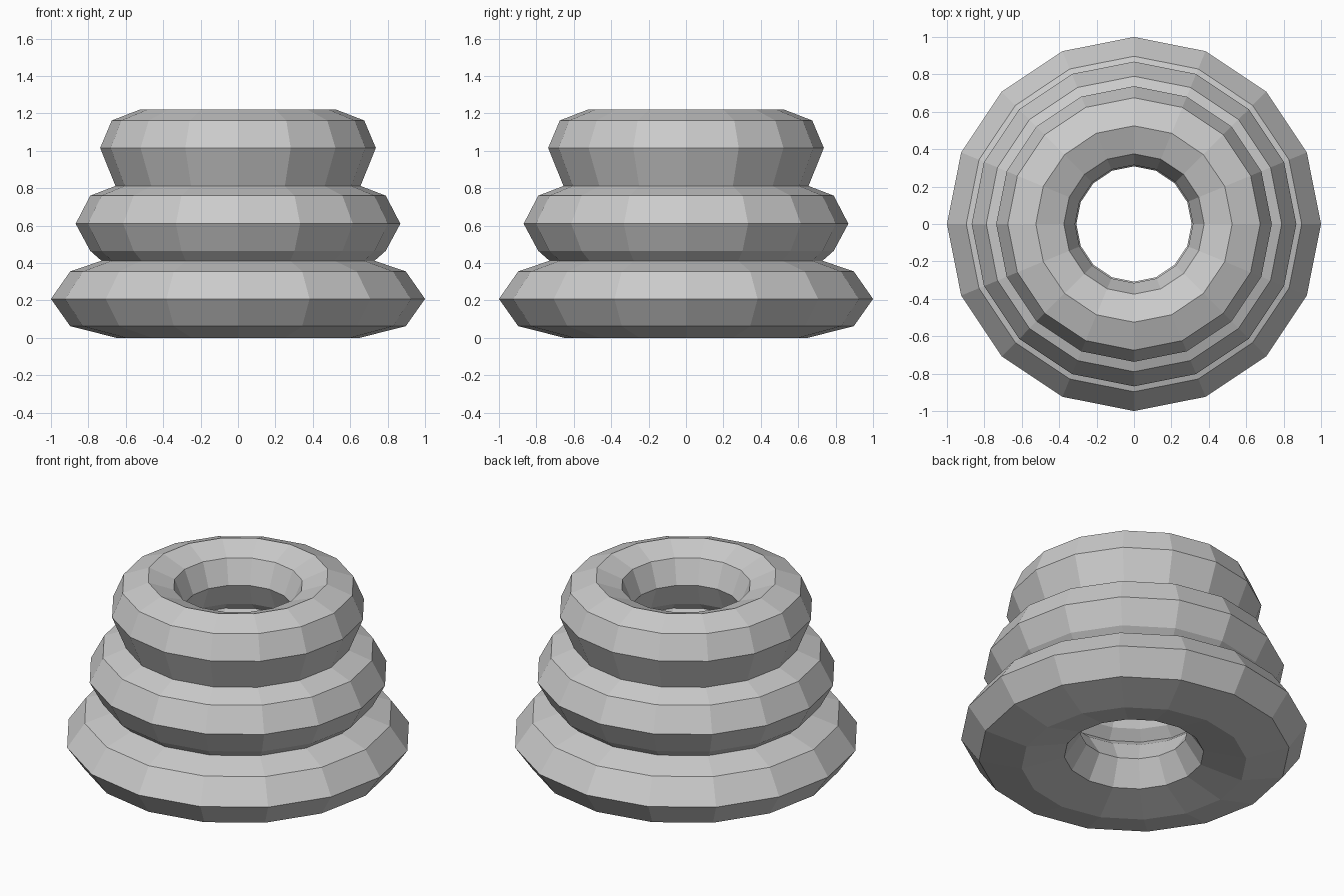
import bpy, bmesh, math

if "Cube" in bpy.data.objects:
    bpy.data.objects.remove(bpy.data.objects["Cube"])

SIDES = 16

# Cross-section of the stacked rings: outer wall upwards, then inner wall downwards
outer = [(0.65, 0.0), (0.897, 0.062), (1.0, 0.208), (0.897, 0.355), (0.73, 0.412),
         (0.79, 0.465), (0.868, 0.61), (0.79, 0.76), (0.655, 0.812),
         (0.737, 1.015), (0.675, 1.162), (0.525, 1.22)]
inner = [(0.375, 1.162), (0.315, 1.015), (0.375, 0.87), (0.44, 0.812),
         (0.41, 0.76), (0.332, 0.61), (0.41, 0.465), (0.47, 0.412),
         (0.403, 0.355), (0.308, 0.208), (0.403, 0.062)]
profile = outer + inner

# Revolve the closed section around z
bm = bmesh.new()
rings = []
for i in range(SIDES):
    a = 2 * math.pi * i / SIDES
    rings.append([bm.verts.new((r * math.cos(a), r * math.sin(a), z)) for r, z in profile])
n = len(profile)
for i in range(SIDES):
    p, q = rings[i], rings[(i + 1) % SIDES]
    for j in range(n):
        k = (j + 1) % n
        bm.faces.new((p[j], q[j], q[k], p[k]))
bmesh.ops.recalc_face_normals(bm, faces=bm.faces)

mesh = bpy.data.meshes.new("stacked_rings")
bm.to_mesh(mesh)
bm.free()
bpy.context.collection.objects.link(bpy.data.objects.new("stacked_rings", mesh))
